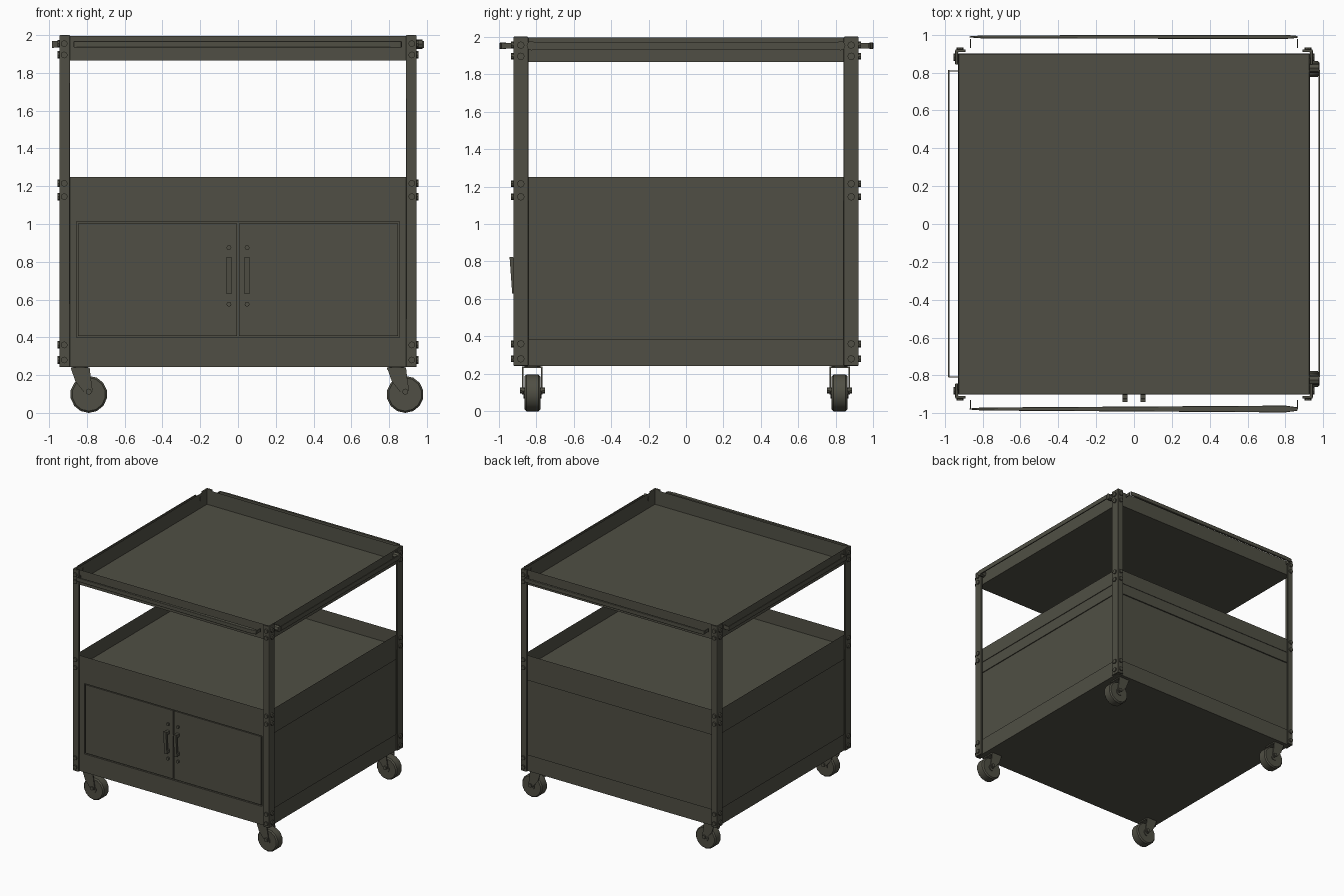
import bpy, bmesh, math
from mathutils import Vector, Matrix

if "Cube" in bpy.data.objects:
    bpy.data.objects.remove(bpy.data.objects["Cube"])

paint = bpy.data.materials.new("olive grey metal")
paint.diffuse_color = (0.08, 0.078, 0.058, 1)
paint.use_nodes = True
paint.node_tree.nodes["Principled BSDF"].inputs["Base Color"].default_value = paint.diffuse_color


def finish(name, bm, bevel=0.0, segs=2):
    bmesh.ops.recalc_face_normals(bm, faces=bm.faces)
    me = bpy.data.meshes.new(name)
    bm.to_mesh(me)
    bm.free()
    me.materials.append(paint)
    ob = bpy.data.objects.new(name, me)
    bpy.context.collection.objects.link(ob)
    if bevel:
        m = ob.modifiers.new("edge", 'BEVEL')
        m.width, m.segments = bevel, segs
    bpy.ops.object.select_all(action='DESELECT')
    ob.select_set(True)
    bpy.context.view_layer.objects.active = ob
    bpy.ops.object.shade_smooth_by_angle(angle=math.radians(35))
    return ob


def add_box(bm, lo, hi):
    lo, hi = Vector(lo), Vector(hi)
    d = hi - lo
    size = Matrix.Diagonal((abs(d.x), abs(d.y), abs(d.z), 1))
    bmesh.ops.create_cube(bm, size=1, matrix=Matrix.Translation((lo + hi) / 2) @ size)


def box(name, lo, hi, bevel=0.0):
    bm = bmesh.new()
    add_box(bm, lo, hi)
    return finish(name, bm, bevel)


def add_cyl(bm, c, r, depth, axis, n=10, r2=None):
    rot = {'x': Matrix.Rotation(math.pi / 2, 4, 'Y'),
           'y': Matrix.Rotation(math.pi / 2, 4, 'X'), 'z': Matrix()}[axis]
    bmesh.ops.create_cone(bm, cap_ends=True, segments=n, radius1=r,
                          radius2=r if r2 is None else r2, depth=depth,
                          matrix=Matrix.Translation(c) @ rot)


def prism(name, pts, axis, a, b, bevel=0.0):
    """Extrude a 2D outline along axis from a to b."""
    bm = bmesh.new()
    put = {'z': lambda p, t: (p[0], p[1], t), 'y': lambda p, t: (p[0], t, p[1])}[axis]
    lo = [bm.verts.new(put(p, a)) for p in pts]
    hi = [bm.verts.new(put(p, b)) for p in pts]
    bm.faces.new(lo)
    bm.faces.new(hi)
    n = len(pts)
    for i in range(n):
        bm.faces.new((lo[i], lo[(i + 1) % n], hi[(i + 1) % n], hi[i]))
    return finish(name, bm, bevel)


def tray(name, z0, z1, t=.006):
    """Open sheet-metal tray: a box whose top is inset and pushed down."""
    bm = bmesh.new()
    add_box(bm, (-.93, -.90, z0), (.93, .90, z1))
    top = max(bm.faces, key=lambda f: f.calc_center_median().z)
    bmesh.ops.inset_region(bm, faces=[top], thickness=t)
    for v in top.verts:
        v.co.z = z0 + t
    return finish(name, bm)


# Three sheet-metal trays
tray("bottom_tray", .243, .385)
tray("middle_tray", 1.125, 1.25)
tray("top_tray", 1.865, 1.995)

# Cabinet body with an upper band
box("cabinet", (-.916, -.878, .37), (.916, .886, 1.04))
box("cabinet_band", (-.924, -.896, 1.03), (.924, .896, 1.126))

# Door frame around two doors
bm = bmesh.new()
add_box(bm, (-.91, -.894, .38), (-.855, -.87, 1.03))
add_box(bm, (.855, -.894, .38), (.91, -.87, 1.03))
add_box(bm, (-.855, -.894, 1.012), (.855, -.87, 1.03))
add_box(bm, (-.855, -.894, .38), (.855, -.87, .40))
finish("door_frame", bm)

for s, side in ((-1, "left"), (1, "right")):
    box(side + "_door", (s * .005, -.890, .408), (s * .847, -.87, 1.003))
    # Door pull: slim slanted grip, bolts above and below
    bm = bmesh.new()
    x = s * .048
    add_box(bm, (x - .013, -.942, .63), (x + .013, -.924, .825))
    for v in bm.verts:
        v.co.y += .014 if v.co.z < .7 else 0
    add_box(bm, (x - .013, -.928, .795), (x + .013, -.885, .82))
    add_box(bm, (x - .013, -.918, .632), (x + .013, -.885, .657))
    for z in (.575, .875):
        add_cyl(bm, (x, -.895, z), .013, .016, 'y', 8)
    finish(side + "_door_handle", bm)

# Corner posts (angle iron), bolts
X, Y, T = .945, .922, .014
for sx in (-1, 1):
    for sy in (-1, 1):
        tag = ("front" if sy < 0 else "back") + ("_left" if sx < 0 else "_right")
        prof = [(X, Y), (X, Y - .08), (X - T, Y - .08), (X - T, Y - T),
                (X - .055, Y - T), (X - .055, Y)]
        prism(tag + "_post", [(sx * a, sy * b) for a, b in prof], 'z', .243, 2.0, .004)
        bm = bmesh.new()
        for z in (.28, .36, 1.145, 1.215, 1.895, 1.955):
            add_cyl(bm, (sx * .92, sy * .923, z), .018, .022, 'y', 8)
            add_cyl(bm, (sx * .944, sy * .882, z), .02, .022, 'x', 8)
        finish(tag + "_bolts", bm)

# Towel rails on all four sides of the top tray
for sy, thick, side in ((-1, .036, "front"), (1, .022, "back")):
    y = sy * (1.0 - thick / 2 if sy > 0 else .978)
    outline = [(-.87, y - .003), (-.8, y - .008), (.8, y - thick / 2),
               (.865, y - thick / 4), (.865, y + thick / 4), (.8, y + thick / 2),
               (-.8, y + .008), (-.87, y + .003)]
    prism(side + "_rail", outline, 'z', 1.934, 1.968, .004)
    bm = bmesh.new()
    for sx in (-1, 1):
        add_box(bm, (sx * .862, sy * .93, 1.938), (sx * .868, sy * .978, 1.966))
    finish(side + "_rail_brackets", bm)

for sx, side in ((-1, "left"), (1, "right")):
    bm = bmesh.new()
    add_box(bm, (sx * .975, -.81, 1.932), (sx * .984, .815, 1.97))
    for sy in (-1, 1):
        add_box(bm, (sx * .925, sy * .805, 1.935), (sx * .98, sy * .812, 1.968))
        if sx > 0:
            add_cyl(bm, (.953, sy * .825, 1.952), .026, .05, 'x', 8)
    finish(side + "_rail", bm)

# Swivel casters, all trailing the same way
for px, wx in ((-.835, -.79), (.84, .885)):
    for sy in (-1, 1):
        cy = sy * .82
        tag = ("front" if sy < 0 else "back") + ("_left" if px < 0 else "_right")
        # Tyre with chamfered shoulders
        bm = bmesh.new()
        r, n = .098, 14
        add_cyl(bm, (wx, cy, r), r, .064, 'y', n)
        add_cyl(bm, (wx, cy + .037, r), r * .9, .01, 'y', n, r)
        add_cyl(bm, (wx, cy - .037, r), r, .01, 'y', n, r * .9)
        add_cyl(bm, (wx, cy, r), .03, .096, 'y', 10)
        finish(tag + "_wheel", bm)
        # Fork cheeks, crown plate and axle
        cheek = [(px - .05, .236), (px + .05, .236), (px + .055, .19), (wx + .022, .108),
                 (wx + .008, .09), (wx - .012, .093), (px - .025, .165)]
        for k, d in enumerate((-1, 1)):
            y = cy + d * .051
            prism(f"{tag}_fork_{k + 1}", cheek, 'y', y - .004, y + .004)
        bm = bmesh.new()
        add_box(bm, (px - .05, cy - .055, .23), (px + .05, cy + .055, .24))
        add_cyl(bm, (px, cy, .24), .042, .014, 'z', 12)
        add_cyl(bm, (wx, cy, .112), .016, .134, 'y', 8)
        finish(tag + "_caster_mount", bm)
